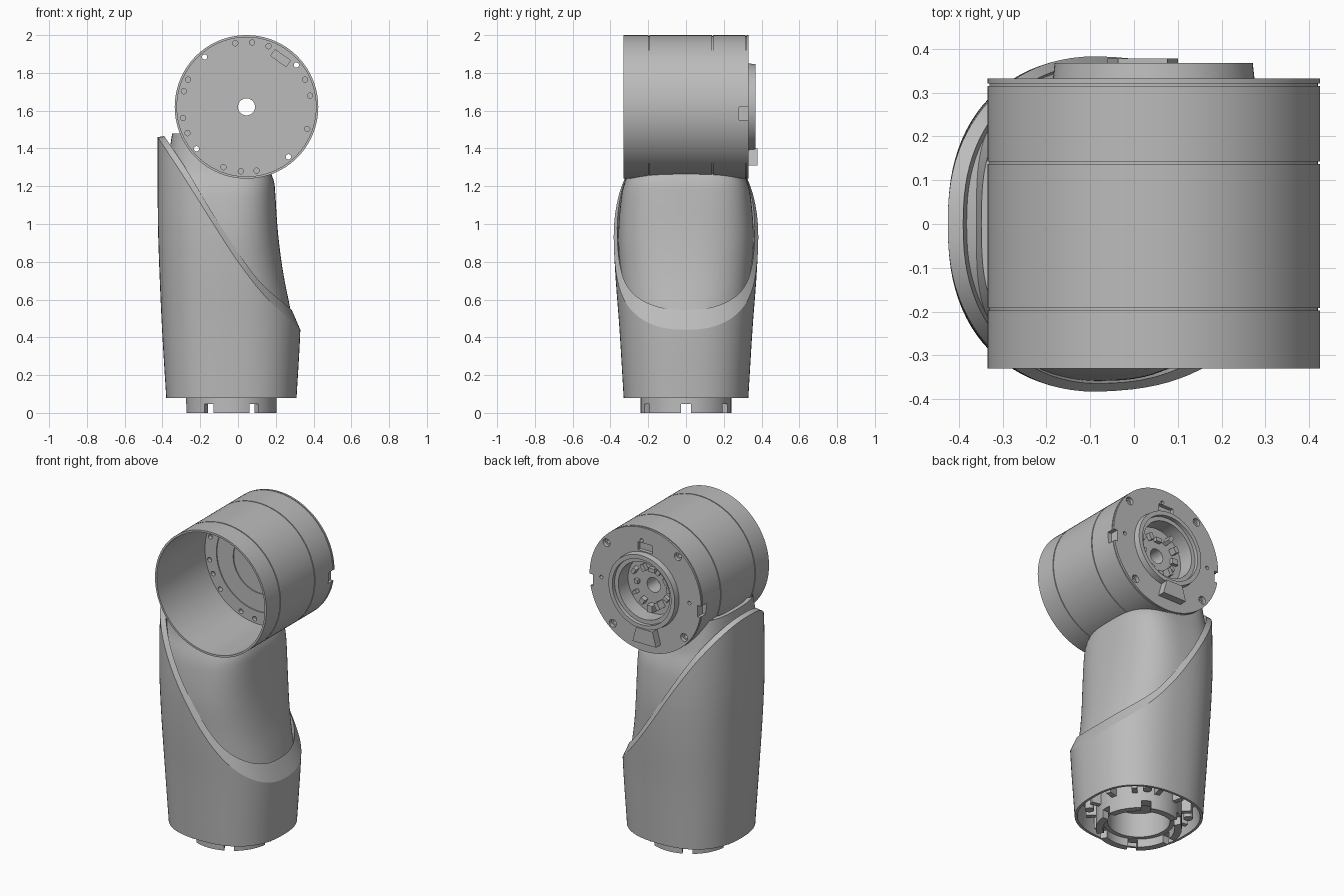
import bpy, bmesh, math, random
from mathutils import Matrix, Vector

if "Cube" in bpy.data.objects:
    bpy.data.objects.remove(bpy.data.objects["Cube"])

grey = bpy.data.materials.new("plain_grey")
grey.use_nodes = True
grey.diffuse_color = (0.5, 0.5, 0.5, 1)
grey.node_tree.nodes["Principled BSDF"].inputs["Base Color"].default_value = (0.5, 0.5, 0.5, 1)

COLS = 96
AXIS = Vector((0.045, 0, 1.62))      # centre of the joint drum
BASE_X = -0.035                      # centre of the base connector
ANGLES = [math.tau * i / COLS for i in range(COLS)]


def finish(name, bm, smooth=25):
    bmesh.ops.recalc_face_normals(bm, faces=bm.faces)
    mesh = bpy.data.meshes.new(name)
    bm.to_mesh(mesh)
    bm.free()
    mesh.materials.append(grey)
    ob = bpy.data.objects.new(name, mesh)
    bpy.context.collection.objects.link(ob)
    if smooth:
        shade(ob, smooth)
    return ob


def activate(ob):
    bpy.ops.object.select_all(action='DESELECT')
    ob.select_set(True)
    bpy.context.view_layer.objects.active = ob


def shade(ob, angle):
    activate(ob)
    bpy.ops.object.shade_smooth_by_angle(angle=math.radians(angle))


def skin(name, rings, wrap=False, caps=(False, False), smooth=25):
    """Join rings of points into one surface."""
    bm = bmesh.new()
    vs = [[bm.verts.new(p) for p in r] for r in rings]
    pairs = list(zip(vs, vs[1:])) + ([(vs[-1], vs[0])] if wrap else [])
    for a, b in pairs:
        for i in range(len(a)):
            j = (i + 1) % len(a)
            bm.faces.new((a[i], a[j], b[j], b[i]))
    for ring, cap in ((vs[0], caps[0]), (vs[-1], caps[1])):
        if cap:
            bm.faces.new(ring)
    return finish(name, bm, smooth)


def interp(table, t):
    """Smooth interpolation through rows of (t, values...)."""
    n = len(table)
    t = min(max(t, table[0][0]), table[-1][0])
    k = next((i for i in range(n - 1) if t <= table[i + 1][0]), n - 2)

    def slope(i, c):
        a, b = table[max(i - 1, 0)], table[min(i + 1, n - 1)]
        return (b[c] - a[c]) / (b[0] - a[0])
    p, q = table[k], table[k + 1]
    h = q[0] - p[0]
    u = (t - p[0]) / h
    return [(2*u**3 - 3*u*u + 1) * p[c] + (u**3 - 2*u*u + u) * h * slope(k, c)
            + (3*u*u - 2*u**3) * q[c] + (u**3 - u*u) * h * slope(k + 1, c)
            for c in range(1, len(p))]


def section(table, z, a, inset=(0, 0, 0)):
    """Point on a rounded cross-section at height z and angle a."""
    xl, xr, hy, n = interp(table, z)
    xl, xr, hy = xl + inset[0], xr - inset[1], hy - inset[2]
    c, s = math.cos(a), math.sin(a)
    x = math.copysign(abs(c) ** (2 / n), c) * (xr - xl) / 2 + (xl + xr) / 2
    return Vector((x, math.copysign(abs(s) ** (2 / n), s) * hy, z))


def meet(table, a, limit, inset=(0, 0, 0)):
    """Height where the wall at angle a reaches the limit curve."""
    lo, hi = 0.2, 1.6
    for _ in range(30):
        mid = (lo + hi) / 2
        if mid < limit(section(table, mid, a, inset).x):
            lo = mid
        else:
            hi = mid
    return lo


# Rows: height, left x, right x, half depth, roundness
SHELL = [(0.08, -.38, .31, .33, 2.4), (0.44, -.402, .33, .352, 2.4), (0.75, -.416, .333, .375, 2.4),
         (1.0, -.424, .333, .385, 2.4), (1.25, -.425, .33, .38, 2.4), (1.5, -.425, .33, .36, 2.4)]
NECK = [(0.4, -.36, .305, .32, 2.4), (0.55, -.37, .277, .335, 2.4), (0.75, -.378, .238, .35, 2.5),
        (0.95, -.385, .212, .358, 2.7), (1.15, -.385, .198, .342, 3), (1.22, -.383, .192, .325, 3.1),
        (1.28, -.38, .172, .305, 3.1), (1.5, -.345, .15, .28, 3)]
OUTER_CUT = [(-.425, 1.46), (-.3, 1.27), (-.13, 1.0), (0, .8), (.15, .61), (.33, .44)]
INNER_CUT = [(-.39, 1.465), (-.28, 1.3), (-.13, 1.05), (0, .85), (.12, .69), (.285, .545)]


def saddle(x):
    return AXIS.z - math.sqrt(max(.375 ** 2 - (x - AXIS.x) ** 2, .0196))


# Slant-cut outer shell with chamfered lip and hollow foot
outer_top = [meet(SHELL, a, lambda x: interp(OUTER_CUT, x)[0]) for a in ANGLES]
lip = (.035, .048, .02)
lip_top = [meet(SHELL, a, lambda x: interp(INNER_CUT, x)[0], lip) for a in ANGLES]
rings = []
for z, t in ((.2, .03), (.08, .015)):
    rings.append([section(SHELL, .08, a, (t, t, t)) + Vector((0, 0, z - .08)) for a in ANGLES])
for k in range(25):
    rings.append([section(SHELL, .08 + (zt - .08) * k / 24, a) for a, zt in zip(ANGLES, outer_top)])
for extra, drop in ((0, 0), (.008, .05), (.06, .06)):
    inset = tuple(v + extra for v in lip)
    rings.append([section(SHELL, zt, a, inset) - Vector((0, 0, drop)) for a, zt in zip(ANGLES, lip_top)])
skin("outer_shell", rings, caps=(True, False), smooth=17)

# Neck that rises out of the shell and cradles the drum
neck_top = [meet(NECK, a, saddle) for a in ANGLES]
rings = [[section(NECK, .4 + (zt - .4) * k / 30, a) for a, zt in zip(ANGLES, neck_top)] for k in range(31)]
for f in (.9, .7, .45, .2, .02):
    ring = []
    for p in rings[30]:
        x, y = -.1 + (p.x + .1) * f, p.y * f
        ring.append(Vector((x, y, saddle(x))))
    rings.append(ring)
skin("neck", rings, caps=(False, True), smooth=35)


def drum_point(r, a, y):
    return AXIS + Vector((r * math.cos(a), y, r * math.sin(a)))


def groove(y):
    return [(.38, y - .003), (.375, y - .003), (.375, y + .003), (.38, y + .003)]


# Joint drum: open front, inner bulkhead, raised socket ring on the back
profile = [(.045, .152), (.18, .152), (.18, .146), (.29, .146), (.29, .14), (.368, .14), (.368, -.33),
           (.38, -.33)] + groove(-.195) + groove(.14) + groove(.318) + [
    (.38, .332), (.23, .332), (.226, .368), (.2, .368), (.2, .345), (.175, .345), (.175, .25), (.045, .25)]
drum = skin("joint_drum", [[drum_point(r, a, y) for a in ANGLES] for r, y in profile], wrap=True)


def add_box(bm, centre, size, rot=Matrix()):
    bmesh.ops.create_cube(bm, size=1, matrix=Matrix.Translation(centre) @ rot @ Matrix.Diagonal((*size, 1)))


def add_rod(bm, deg, dist, r, y0, y1):
    centre = drum_point(dist, math.radians(deg), (y0 + y1) / 2)
    bmesh.ops.create_cone(bm, cap_ends=True, segments=16, radius1=r, radius2=r, depth=y1 - y0,
                          matrix=Matrix.Translation(centre) @ Matrix.Rotation(math.pi / 2, 4, 'X'))


def carve(target, bm):
    cutter = finish("cutter", bm, 0)
    cutter.hide_render = True
    activate(target)
    mod = target.modifiers.new("cut", 'BOOLEAN')
    mod.operation, mod.solver, mod.object = 'DIFFERENCE', 'EXACT', cutter
    bpy.ops.object.modifier_apply(modifier=mod.name)
    bpy.data.objects.remove(cutter)
    shade(target, 25)


# Screw holes, slot, side notches and the upper keyway
bm = bmesh.new()
for deg in (40, 130, 220, 310):
    add_rod(bm, deg, .345, .014, .1, .4)
for deg in (70, 85, 100, 155, 166, 190, 204, 249, 265, 279, 340, 10, 25):
    add_rod(bm, deg, .342, .014, .12, .165)
for deg in (0, 85, 180, 265):
    add_rod(bm, deg, .3, .011, .3, .4)
add_box(bm, drum_point(.315, math.radians(55), .145), (.1, .05, .04), Matrix.Rotation(math.radians(35), 4, 'Y'))
for side in (-1, 1):
    add_box(bm, AXIS + Vector((side * .38, .31, -.035)), (.05, .06, .07))
add_box(bm, AXIS + Vector((0, .33, .26)), (.1, .04, .05))
carve(drum, bm)
bm = bmesh.new()
for deg in (40, 130, 220, 310):
    add_rod(bm, deg, .345, .024, .31, .4)
carve(drum, bm)

# Locking tab under the socket ring
bm = bmesh.new()
add_box(bm, AXIS + Vector((-.025, .353, -.265)), (.16, .05, .09))
for v in bm.verts:
    if v.co.z > AXIS.z - .265:
        v.co.x = AXIS.x - .025 + (v.co.x - AXIS.x + .025) * .7
finish("locking_tab", bm, 0)

# Small parts inside the rear socket
random.seed(4)
bm = bmesh.new()
for i in range(12):
    a, w = math.tau * i / 12, random.uniform(.02, .045)
    h = random.uniform(.02, .06)
    add_box(bm, drum_point(random.uniform(.085, .14), a, .248 + h / 2), (w, h, random.uniform(.02, .04)),
            Matrix.Rotation(-a, 4, 'Y'))
finish("socket_parts", bm, 0)


def base_point(r, a, z):
    return Vector((BASE_X + r * math.cos(a), r * math.sin(a), z))


# Castellated connector ring at the foot
profile = [(.24, 0), (.24, .21), (.175, .21), (.175, .05), (.2, .05), (.2, 0)]
ring_ob = skin("base_connector", [[base_point(r, a, z) for a in ANGLES] for r, z in profile], wrap=True)
bm = bmesh.new()
for i in range(6):
    a = math.tau * i / 6
    add_box(bm, base_point(.225, a, .01), (.07, .055, .075), Matrix.Rotation(a, 4, 'Z'))
carve(ring_ob, bm)

# Ribs and screw posts between the connector and the shell
bm = bmesh.new()
for i in range(12):
    a = math.tau * (i + .5) / 12
    add_box(bm, base_point(.265, a, .15), (.06, .03, .11), Matrix.Rotation(a, 4, 'Z'))
    if i % 3 == 1:
        bmesh.ops.create_cone(bm, cap_ends=True, segments=20, radius1=.026, radius2=.026, depth=.11,
                              matrix=Matrix.Translation(base_point(.28, a + .26, .15)))
finish("base_ribs", bm)
